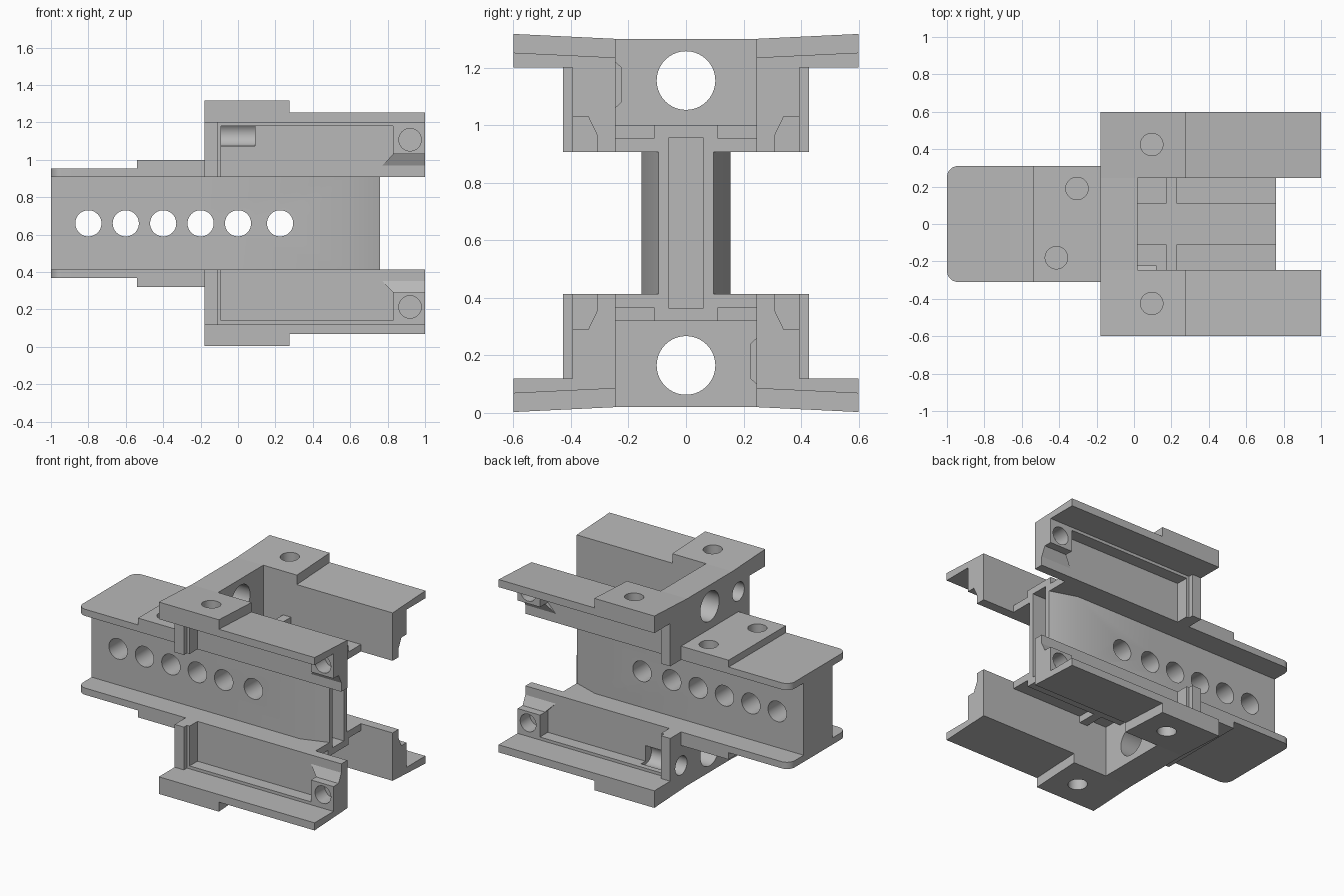
import bpy, bmesh, math
from mathutils import Matrix, Vector

if "Cube" in bpy.data.objects:
    bpy.data.objects.remove(bpy.data.objects["Cube"])

grey = bpy.data.materials.new("plain grey")
grey.use_nodes = True
grey.diffuse_color = (0.48, 0.48, 0.48, 1)
grey.node_tree.nodes["Principled BSDF"].inputs["Base Color"].default_value = grey.diffuse_color

MID = 0.66  # height of the symmetry axis
FLIP = (Matrix.Translation((0, 0, MID)) @ Matrix.Rotation(math.pi, 4, 'X')
        @ Matrix.Translation((0, 0, -MID)))
UP = Matrix.Identity(4)


def hull(points):
    """Convex solid around the points."""
    bm = bmesh.new()
    for p in points:
        bm.verts.new(p)
    bmesh.ops.convex_hull(bm, input=bm.verts)
    bmesh.ops.dissolve_limit(bm, angle_limit=0.01, verts=bm.verts, edges=bm.edges)
    bmesh.ops.recalc_face_normals(bm, faces=bm.faces)
    return bm


def box(x, y, z):
    return hull([(a, b, c) for a in x for b in y for c in z])


def plan(outline, z):
    return hull([(a, b, c) for a, b in outline for c in z])


def section(x, outline):
    return hull([(a, b, c) for a in x for b, c in outline])


def cylinder(start, end, r):
    start, end = Vector(start), Vector(end)
    axis = end - start
    bm = bmesh.new()
    bmesh.ops.create_cone(bm, cap_ends=True, segments=40, radius1=r, radius2=r,
                          depth=axis.length,
                          matrix=Matrix.Translation((start + end) / 2)
                          @ axis.to_track_quat('Z', 'Y').to_matrix().to_4x4())
    return bm


def make(name, solids):
    """Join (solid, matrix) pairs into one object."""
    mesh = bpy.data.meshes.new(name)
    out = bmesh.new()
    for solid, matrix in solids:
        solid.transform(matrix)
        solid.to_mesh(mesh)
        out.from_mesh(mesh)
        solid.free()
    out.to_mesh(mesh)
    out.free()
    mesh.materials.clear()
    mesh.materials.append(grey)
    obj = bpy.data.objects.new(name, mesh)
    bpy.context.collection.objects.link(obj)
    return obj


def carve(name, solids, holes):
    """Make a part, cut its holes and shade the bores smooth."""
    obj = make(name, solids)
    tool = make(name + "_cutter", holes)
    tool.hide_render = True
    mod = obj.modifiers.new("holes", 'BOOLEAN')
    mod.operation, mod.solver, mod.object = 'DIFFERENCE', 'EXACT', tool
    mod.use_self = True
    bpy.ops.object.select_all(action='DESELECT')
    obj.select_set(True)
    bpy.context.view_layer.objects.active = obj
    bpy.ops.object.modifier_apply(modifier=mod.name)
    bpy.data.objects.remove(tool)
    bpy.ops.object.shade_smooth_by_angle(angle=math.radians(25))


# Central beam: tapered web, flanges with rounded ends, floor ribs
solids = [(plan([(-1, -.155), (-1, .155), (.58, .155), (.58, -.155),
                 (.76, .095), (.76, -.095)], (.41, .91)), UP)]
holes = [(cylinder((x, -.3, MID), (x, .3, MID), .07), UP)
         for x in (-.8, -.6, -.4, -.2, 0, .225)]
holes.append((box((.35, .8), (-.06, .06), (.365, .955)), UP))
R = .06
for m in (UP, FLIP):
    end = [(-.18, -.31), (-.18, .31)]
    for i in range(9):
        a = math.pi / 2 * i / 8
        for s in (-1, 1):
            end.append((-1 + R - R * math.cos(a), s * (.31 - R + R * math.sin(a))))
    solids += [(plan(end, (.907, .953)), m),
               (box((-.54, -.18), (-.31, .31), (.907, 1.0)), m),
               (box((-.18, .76), (-.245, .245), (.907, .955)), m),
               (box((.02, .76), (-.11, .11), (.955, 1.0)), m),
               (box((.17, .23), (-.245, .245), (.955, 1.0)), m)]
    for x, y in ((-.305, .19), (-.415, -.18)):
        holes.append((cylinder((x, y, .935), (x, y, 1.1), R), m))
carve("beam", solids, holes)

# Cross plates and side wings, repeated below by a half turn
for level, m in (("upper", UP), ("lower", FLIP)):
    carve(level + "_cross_plate",
          [(box((-.18, .02), (-.245, .245), (.907, 1.30)), m)],
          [(cylinder((-.3, 0, 1.155), (.1, 0, 1.155), .102), m)])

    for side, s in (("front", -1), ("back", 1)):
        def ybox(x, y, z):
            return box(x, [s * v for v in y], z)

        def shelf(x, drop):
            return section(x, [(s * .245, 1.2), (s * .6, 1.2),
                               (s * .6, 1.317 - drop), (s * .245, 1.30 - drop)])

        wedge = [(.77, .31, .968), (1, .31, .968), (.83, .34, 1.03),
                 (1, .34, 1.03), (1, .31, 1.03), (.83, .31, 1.03)]
        solids = [shelf((-.18, .275), 0), shelf((.275, 1), .065),
                  ybox((-.18, 1), (.245, .31), (.907, 1.2)),        # wall
                  ybox((-.18, -.11), (.31, .428), (.907, 1.2)),     # post
                  ybox((-.11, -.09), (.31, .395), (.907, 1.2)),     # recess rim
                  ybox((-.09, .83), (.31, .395), (1.18, 1.2)),
                  ybox((.83, 1), (.31, .395), (1.03, 1.2)),         # end lug
                  hull([(x, s * y, z) for x, y, z in wedge])]
        holes = [cylinder((.095, s * .425, 1.235), (.095, s * .425, 1.4), R),
                 cylinder((.92, s * .29, 1.107), (.92, s * .5, 1.107), R)]
        if s < 0:
            # Lengthwise pin bore with a small thickening inside the wall
            solids.append(section((.02, .12), [(-.245, 1.06), (-.245, 1.22),
                                               (-.223, 1.2), (-.223, 1.08)]))
            holes.append(cylinder((-.3, -.31, 1.137), (.09, -.31, 1.137), .064))
        carve(f"{level}_{side}_wing", [(b, m) for b in solids], [(b, m) for b in holes])
